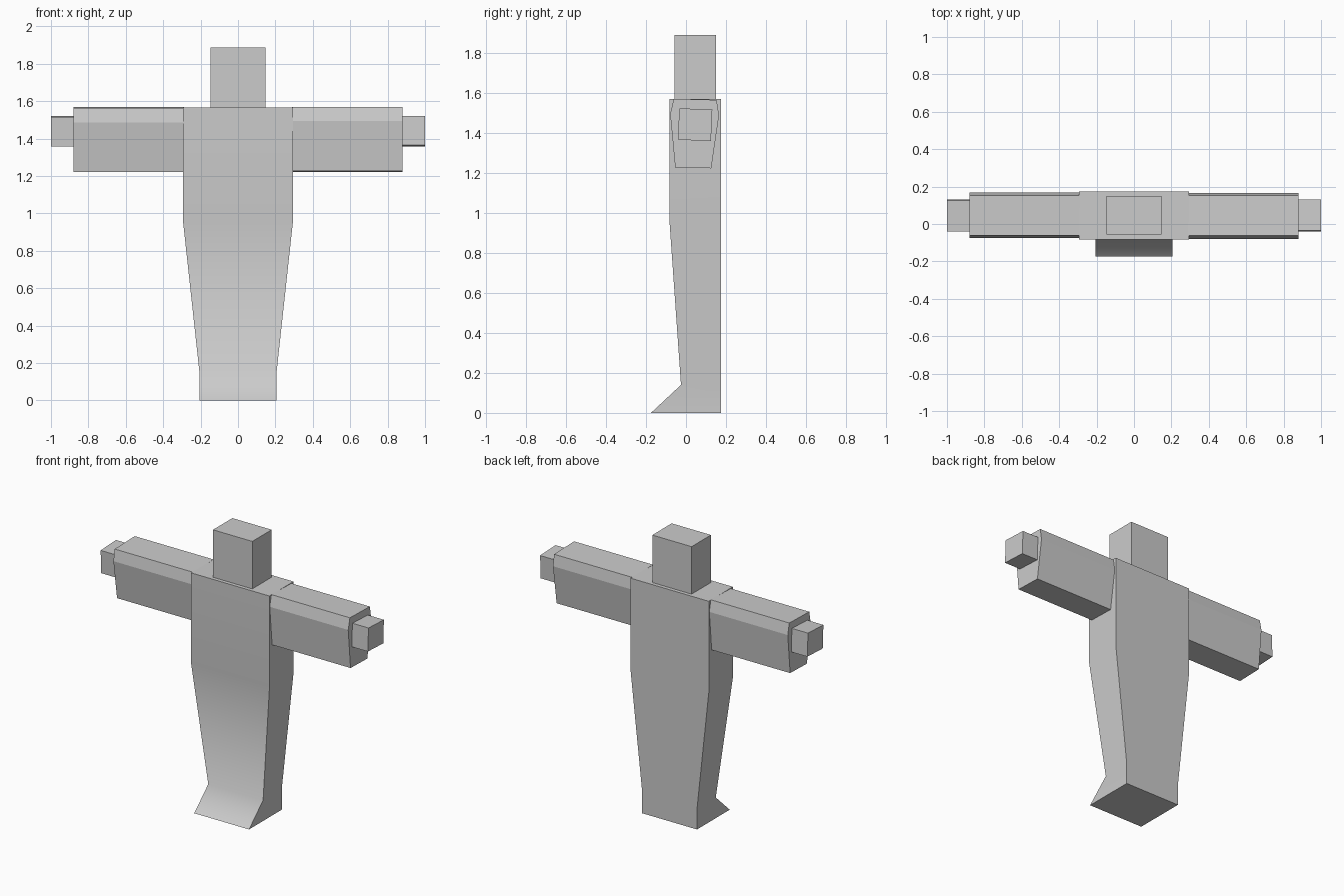
import bpy, bmesh, math
from mathutils import Matrix

if "Cube" in bpy.data.objects:
    bpy.data.objects.remove(bpy.data.objects["Cube"], do_unlink=True)

grey = bpy.data.materials.new("light_grey")
grey.use_nodes = True
COLOUR = (0.6, 0.6, 0.6, 1)
grey.diffuse_color = COLOUR
grey.node_tree.nodes["Principled BSDF"].inputs["Base Color"].default_value = COLOUR


def loft(name, rings):
    """Skin a closed solid through matching rings of points."""
    bm = bmesh.new()
    loops = [[bm.verts.new(p) for p in ring] for ring in rings]
    n = len(loops[0])
    for a, b in zip(loops, loops[1:]):
        for i in range(n):
            j = (i + 1) % n
            bm.faces.new((a[i], a[j], b[j], b[i]))
    bm.faces.new(loops[0])
    bm.faces.new(loops[-1])
    bmesh.ops.recalc_face_normals(bm, faces=bm.faces)
    mesh = bpy.data.meshes.new(name)
    bm.to_mesh(mesh)
    bm.free()
    mesh.materials.append(grey)
    obj = bpy.data.objects.new(name, mesh)
    bpy.context.collection.objects.link(obj)
    return obj


def rect(x, front, back, z):
    return [(-x, front, z), (x, front, z), (x, back, z), (-x, back, z)]


# Robe-like body: straight chest, tapering skirt and a wedge foot
BACK = 0.175
sections = [(0.205, -0.175, 0), (0.205, -0.025, 0.14),
            (0.293, -0.082, 0.95), (0.293, -0.082, 1.567)]
body = loft("body", [rect(x, front, BACK, z) for x, front, z in sections])
bpy.ops.object.select_all(action="DESELECT")
body.select_set(True)
bpy.context.view_layer.objects.active = body
bpy.ops.object.shade_smooth_by_angle(angle=math.radians(60))

# Head block
loft("head", [rect(0.147, -0.057, 0.15, z) for z in (1.565, 1.888)])

# Sleeves and hands, rolled a little in opposite directions
sleeve = [(-0.061, 1.566), (-0.077, 1.49), (-0.045, 1.224),
          (0.135, 1.224), (0.167, 1.49), (0.153, 1.566)]
hand = [(-0.037, 1.518), (-0.037, 1.361), (0.128, 1.361), (0.128, 1.518)]
for side, s in (("left", 1), ("right", -1)):
    for part, outline, start, end in (("sleeve", sleeve, 0.29, 0.88),
                                      ("hand", hand, 0.88, 1.0)):
        obj = loft(f"{side}_{part}", [[(s * x, y, z) for y, z in outline]
                                      for x in (start, end)])
        pivot = Matrix.Translation((0, 0.046, 1.566 if part == "sleeve" else 1.44))
        tilt = Matrix.Rotation(math.radians(-s * (2.5 if part == "hand" else 1.5)), 4, "X")
        obj.data.transform(pivot @ tilt @ pivot.inverted())
